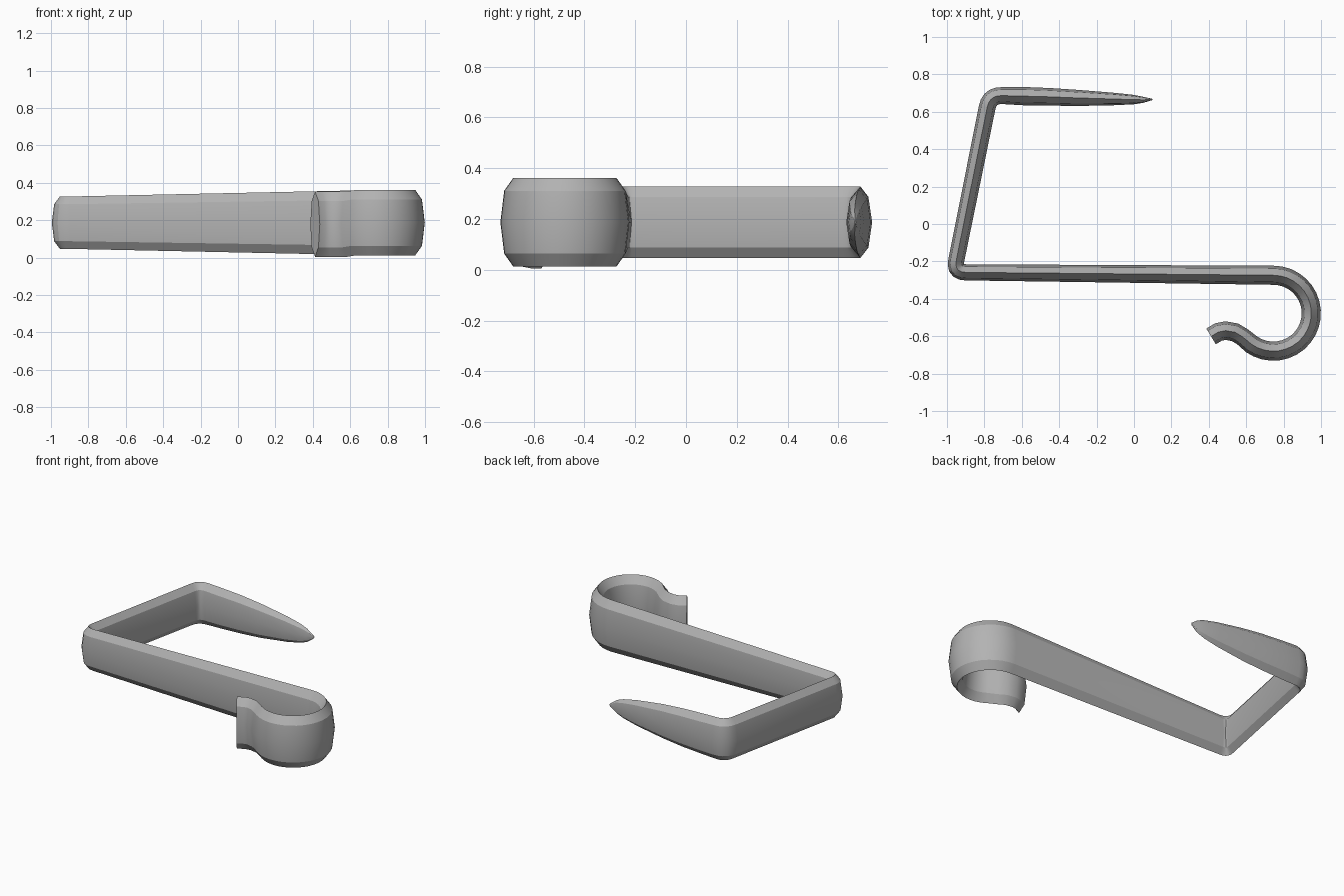
import bpy, bmesh, math
from mathutils import Vector

cube = bpy.data.objects.get("Cube")
if cube:
    bpy.data.objects.remove(cube, do_unlink=True)

MID_Z = 0.187
stations = []  # (plan position, half thickness, half height, z shift)


def add(x, y, w, h, dz=0.0):
    stations.append((Vector((x, y)), w, h, dz))


def add_corner(before, corner, after, w, h, reach=0.065, steps=5):
    """Rounded bend: a short quadratic curve around the corner point."""
    c = Vector(corner)
    a = c + (Vector(before) - c).normalized() * reach
    b = c + (Vector(after) - c).normalized() * reach
    for i in range(steps + 1):
        t = i / steps
        p = a * (1 - t) ** 2 + c * 2 * t * (1 - t) + b * t ** 2
        add(p.x, p.y, w, h)


hook_centre, hook_r = Vector((0.745, -0.477)), 0.203
hook_top = (hook_centre.x, hook_centre.y + hook_r)
low_corner, high_corner = (-0.963, -0.258), (-0.772, 0.688)
prong_start = (-0.6, 0.684)

# Pointed prong, from tip to bend
for x, y, w, h in [(0.1, 0.666, 0.003, 0.008), (0.05, 0.664, 0.016, 0.045),
                   (0, 0.665, 0.025, 0.064), (-0.1, 0.668, 0.033, 0.086),
                   (-0.3, 0.674, 0.043, 0.115), (-0.45, 0.68, 0.047, 0.129)]:
    add(x, y, w, h)
add(*prong_start, 0.049, 0.137)

# Two bends joined by the slanted bar
add_corner(prong_start, high_corner, low_corner, 0.045, 0.141)
add_corner(high_corner, low_corner, hook_top, 0.043, 0.14)

# Round hook at the end of the long bar
for i in range(21):
    a = math.radians(90 - 215 * i / 20)
    add(hook_centre.x + hook_r * math.cos(a),
        hook_centre.y + hook_r * math.sin(a), 0.051, 0.175)

# Turned-out lip
for x, y in [(0.58, -0.603), (0.54, -0.579), (0.49, -0.57),
             (0.45, -0.578), (0.412, -0.601)]:
    add(x, y, 0.049, 0.175, -0.008)

# Sweep a tall octagon along the path, mitred at each station
bm = bmesh.new()
rings = []
for i, (p, w, h, dz) in enumerate(stations):
    d_in = (p - stations[max(i - 1, 0)][0]).normalized()
    d_out = (stations[min(i + 1, len(stations) - 1)][0] - p).normalized()
    tangent = (d_in + d_out).normalized()
    side = Vector((-tangent.y, tangent.x))
    mitre = 1 / max(tangent.dot(d_out if d_out.length else d_in), 0.7)
    ring = []
    for k in range(8):
        a = math.tau * k / 8
        q = p + side * (w * mitre * math.cos(a))
        ring.append(bm.verts.new((q.x, q.y, MID_Z + dz + h * math.sin(a))))
    rings.append(ring)
for r, s in zip(rings, rings[1:]):
    for k in range(8):
        j = (k + 1) % 8
        bm.faces.new((r[k], r[j], s[j], s[k]))
bm.faces.new(rings[0])
bm.faces.new(rings[-1])
bmesh.ops.recalc_face_normals(bm, faces=bm.faces)

mesh = bpy.data.meshes.new("bent_hook")
bm.to_mesh(mesh)
bm.free()
hook = bpy.data.objects.new("bent_hook", mesh)
bpy.context.collection.objects.link(hook)

# Plain grey metal
grey = bpy.data.materials.new("grey_metal")
grey.use_nodes = True
colour = (0.45, 0.45, 0.45, 1)
grey.diffuse_color = colour
grey.node_tree.nodes["Principled BSDF"].inputs["Base Color"].default_value = colour
mesh.materials.append(grey)

# Smooth along the bends, crisp along the edges
bpy.ops.object.select_all(action="DESELECT")
hook.select_set(True)
bpy.context.view_layer.objects.active = hook
bpy.ops.object.shade_smooth_by_angle(angle=math.radians(24))
